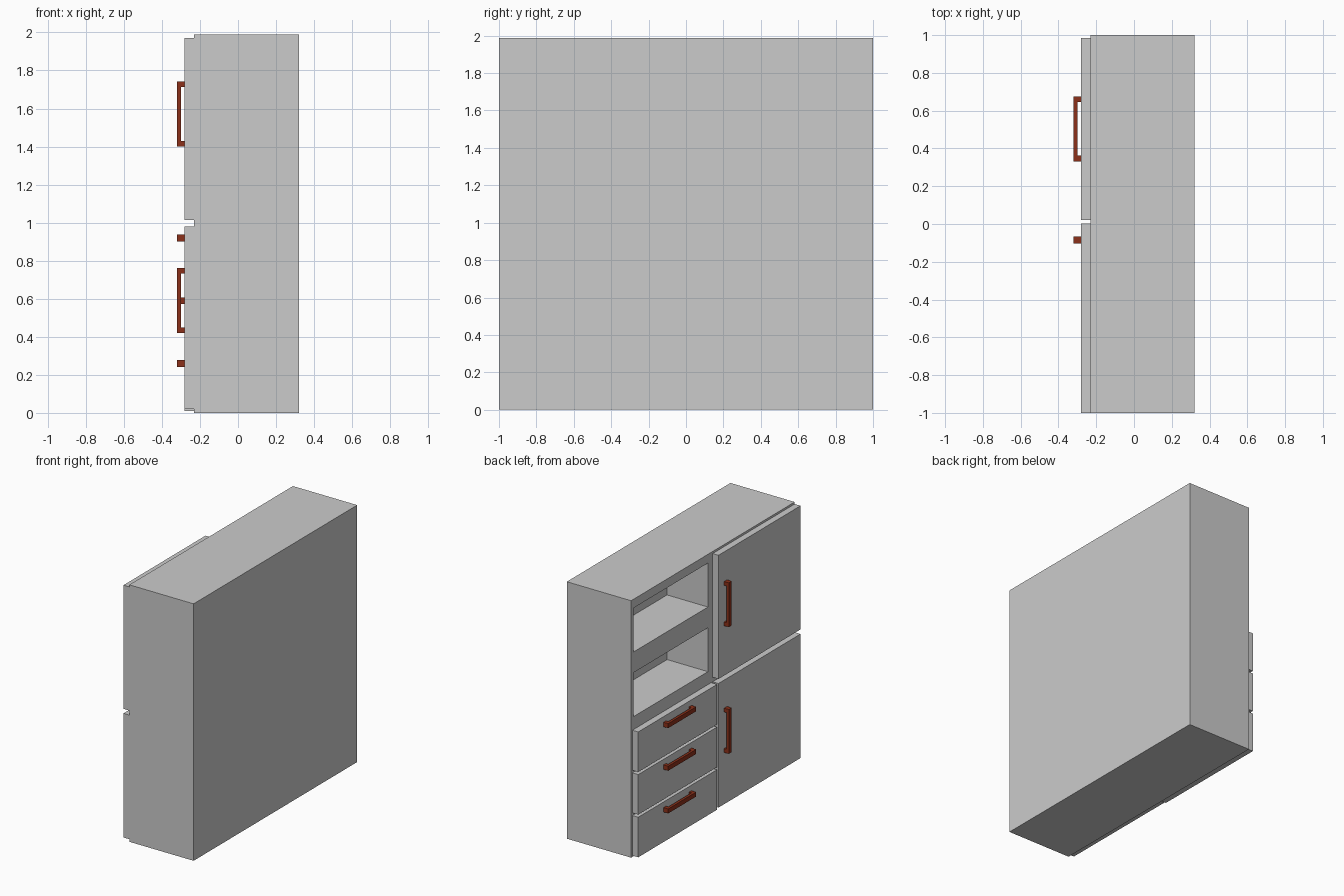
import bpy, bmesh

if "Cube" in bpy.data.objects:
    bpy.data.objects.remove(bpy.data.objects["Cube"])

FRONT, PANEL, GRIP = -0.23, -0.28, -0.32   # x of carcass face, door faces, handle faces

brown = bpy.data.materials.new("handle_brown")
brown.diffuse_color = (0.26, 0.03, 0.01, 1)
brown.use_nodes = True
brown.node_tree.nodes["Principled BSDF"].inputs["Base Color"].default_value = brown.diffuse_color


def box(name, x, y, z):
    """Axis-aligned box from (min, max) ranges."""
    bm = bmesh.new()
    bmesh.ops.create_cube(bm, size=1)
    for v in bm.verts:
        v.co = [r[0] if c < 0 else r[1] for c, r in zip(v.co, (x, y, z))]
    me = bpy.data.meshes.new(name)
    bm.to_mesh(me)
    bm.free()
    ob = bpy.data.objects.new(name, me)
    bpy.context.collection.objects.link(ob)
    return ob


def handle(name, y, z, vertical):
    """U-shaped pull: a square profile extruded across its width."""
    a, b = z if vertical else y
    w0, w1 = y if vertical else z
    t, inner = 0.03, -0.30
    prof = [(PANEL, a), (GRIP, a), (GRIP, b), (PANEL, b),
            (PANEL, b - t), (inner, b - t), (inner, a + t), (PANEL, a + t)]
    bm = bmesh.new()
    vs = [bm.verts.new((px, w0, l) if vertical else (px, l, w0)) for px, l in prof]
    face = bm.faces.new(vs)
    ext = bmesh.ops.extrude_face_region(bm, geom=[face])["geom"]
    d = w1 - w0
    bmesh.ops.translate(bm, vec=(0, d, 0) if vertical else (0, 0, d),
                        verts=[g for g in ext if isinstance(g, bmesh.types.BMVert)])
    bmesh.ops.recalc_face_normals(bm, faces=bm.faces)
    me = bpy.data.meshes.new(name)
    bm.to_mesh(me)
    bm.free()
    me.materials.append(brown)
    bpy.context.collection.objects.link(bpy.data.objects.new(name, me))


# Carcass with two open shelf niches cut into the front
carcass = box("carcass", (FRONT, 0.32), (-1, 1), (0, 1.988))
cutters = []
for i, z in enumerate((1.08, 1.58)):
    cut = box(f"niche_cutter_{i}", (FRONT - 0.1, 0.12), (0.06, 0.97), (z, z + 0.34))
    cut.hide_render = True
    mod = carcass.modifiers.new("niche", 'BOOLEAN')
    mod.operation, mod.solver, mod.object = 'DIFFERENCE', 'EXACT', cut
    cutters.append(cut)
bpy.context.view_layer.objects.active = carcass
for mod in list(carcass.modifiers):
    bpy.ops.object.modifier_apply(modifier=mod.name)
for cut in cutters:
    bpy.data.objects.remove(cut)

# Doors with upright handles
for name, z, top, hz in (("lower", 0.02, 0.98, 0.42), ("upper", 1.015, 1.972, 1.40)):
    box(f"{name}_door", (PANEL, FRONT), (-1, 0.003), (z, top))
    handle(f"{name}_door_handle", (-0.102, -0.066), (hz, hz + 0.343), True)

# Drawers with horizontal handles
for i in range(3):
    top = 0.32 + 0.33 * i
    box(f"drawer_{i + 1}", (PANEL, FRONT), (0.02, 0.984), (top - 0.31, top))
    handle(f"drawer_handle_{i + 1}", (0.332, 0.675), (top - 0.078, top - 0.043), False)
